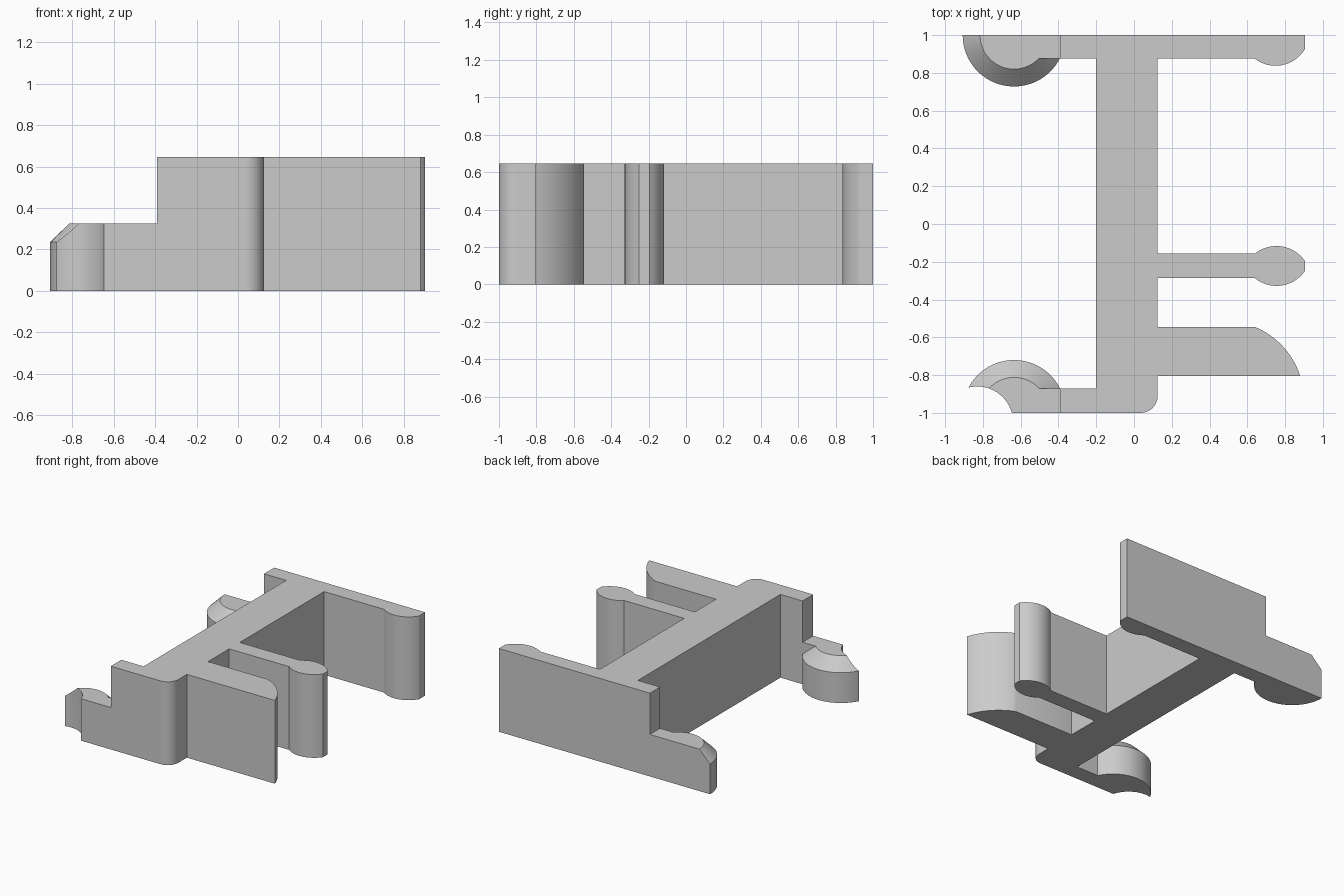
import bpy, bmesh, math
from mathutils import Vector

cube = bpy.data.objects.get("Cube")
if cube:
    bpy.data.objects.remove(cube, do_unlink=True)

grey = bpy.data.materials.new("plain_grey")
grey.use_nodes = True
colour = (0.6, 0.6, 0.6, 1)
grey.diffuse_color = colour
grey.node_tree.nodes["Principled BSDF"].inputs["Base Color"].default_value = colour

HEIGHT, LOW, SHOULDER = 0.645, 0.325, 0.235


def arc(p, q, r, n=16):
    """Minor arc from p to q, centre on the left of the path."""
    p, q = Vector(p), Vector(q)
    d = q - p
    normal = Vector((-d.y, d.x)).normalized()
    c = (p + q) / 2 + normal * math.sqrt(max(r * r - d.length_squared / 4, 0))
    a = math.atan2(p.y - c.y, p.x - c.x)
    sweep = 2 * math.asin(min(1, d.length / 2 / r))
    return [(c.x + r * math.cos(a + sweep * i / n),
             c.y + r * math.sin(a + sweep * i / n)) for i in range(n + 1)]


def loft(name, rings):
    """Solid through rings given as (outline, z), capped at both ends."""
    bm = bmesh.new()
    loops = [[bm.verts.new((x, y, z)) for x, y in pts] for pts, z in rings]
    for low, high in zip(loops, loops[1:]):
        for i in range(len(low)):
            j = (i + 1) % len(low)
            bm.faces.new((low[i], low[j], high[j], high[i]))
    bm.faces.new(loops[0][::-1])
    bm.faces.new(loops[-1])
    bmesh.ops.recalc_face_normals(bm, faces=bm.faces)
    mesh = bpy.data.meshes.new(name)
    bm.to_mesh(mesh)
    bm.free()
    mesh.materials.append(grey)
    ob = bpy.data.objects.new(name, mesh)
    bpy.context.collection.objects.link(ob)
    return ob


def combine(target, other, operation):
    mod = target.modifiers.new(operation.lower(), 'BOOLEAN')
    mod.operation, mod.solver, mod.object = operation, 'EXACT', other
    bpy.context.view_layer.objects.active = target
    bpy.ops.object.modifier_apply(modifier=mod.name)
    bpy.data.objects.remove(other, do_unlink=True)


def box(name, x0, x1, y0, y1, z):
    pts = [(x0, y0), (x1, y0), (x1, y1), (x0, y1)]
    return loft(name, [(pts, 0), (pts, z)])


def head(name, cy, wall, side):
    """Bevelled half-round hook head, cut flat at the wall plane."""
    def ring(r):
        start = math.asin((wall - cy) * side / r)
        sweep = math.pi - 2 * start
        return [(-0.635 + r * math.cos(start + sweep * i / 40),
                 cy + side * r * math.sin(start + sweep * i / 40))
                for i in range(41)]
    return loft(name, [(ring(0.272), 0), (ring(0.272), SHOULDER), (ring(0.18), LOW)])


# Full-height frame: web, rounded corner, wedge arm, bulb arm and back plate
outline = [(-0.39, -1)]
outline += arc((0.035, -1), (0.125, -0.91), 0.09)
outline += [(0.125, -0.805)]
outline += arc((0.88, -0.805), (0.64, -0.545), 0.42)
outline += [(0.125, -0.545), (0.125, -0.287)]
outline += arc((0.64, -0.287), (0.904, -0.25), 0.182)
outline += arc((0.904, -0.195), (0.64, -0.157), 0.182)
outline += [(0.125, -0.157), (0.125, 0.875)]
outline += arc((0.64, 0.875), (0.904, 0.925), 0.18)
outline += [(0.904, 1), (-0.39, 1), (-0.39, 0.875), (-0.2, 0.875),
            (-0.2, -0.87), (-0.39, -0.87)]
frame = loft("bracket_frame", [(outline, 0), (outline, HEIGHT)])

# Low hooks on the right-hand side
front_head = head("front_hook_head", -0.992, -1, 1)
groove = arc((-0.64, -1.05), (-1.02, -1.05), 0.19, 32)
groove += arc((-1.02, -1.05), (-0.64, -1.05), 0.19, 32)[1:-1]
cutter = loft("groove_cutter", [(groove[:-1], -0.1), (groove[:-1], 0.5)])
combine(front_head, cutter, 'DIFFERENCE')
back_head = head("back_hook_head", 1, 1, -1)

for part in (box("front_hook_bar", -0.6, -0.3, -1, -0.87, LOW), front_head,
             box("back_hook_bar", -0.6, -0.3, 0.875, 1, LOW), back_head):
    combine(frame, part, 'UNION')

# Smooth curved walls, sharp edges
bpy.ops.object.select_all(action='DESELECT')
frame.select_set(True)
bpy.context.view_layer.objects.active = frame
bpy.ops.object.shade_smooth_by_angle(angle=math.radians(25))
